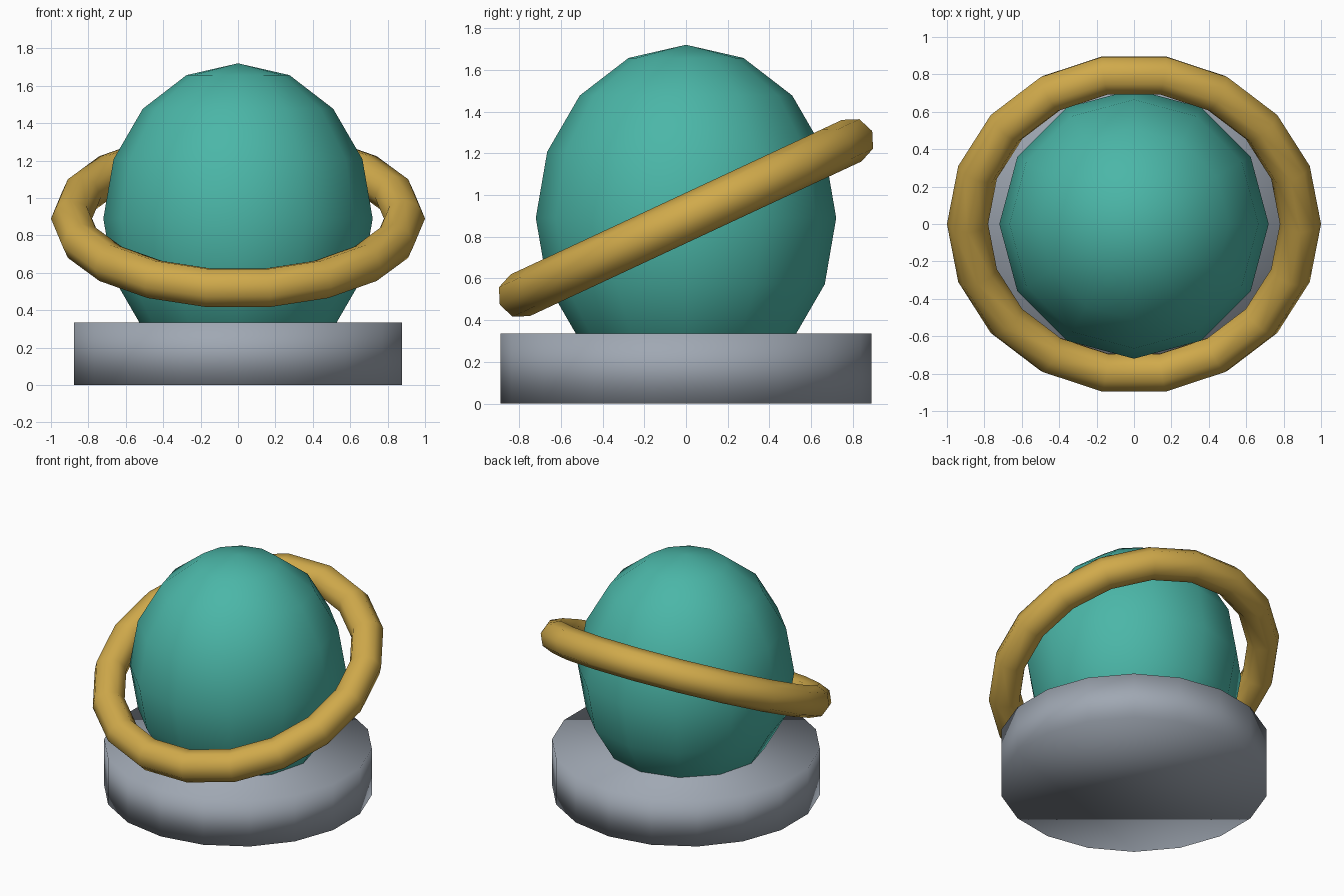
import bpy
from math import radians

cube = bpy.data.objects.get("Cube")
if cube:
    bpy.data.objects.remove(cube, do_unlink=True)


def make_material(name, rgb):
    mat = bpy.data.materials.new(name)
    mat.use_nodes = True
    mat.diffuse_color = (*rgb, 1)
    mat.node_tree.nodes["Principled BSDF"].inputs["Base Color"].default_value = (*rgb, 1)
    return mat


def finish(name, mat):
    """Name, colour and smooth the part just added."""
    part = bpy.context.object
    part.name = part.data.name = name
    part.data.materials.append(mat)
    bpy.ops.object.shade_smooth()
    return part


teal = make_material("teal", (0.07, 0.47, 0.39))
gold = make_material("gold", (0.63, 0.40, 0.07))
grey = make_material("cool grey", (0.35, 0.39, 0.45))

CENTRE = (0, 0, 0.89)
BASE_HEIGHT = 0.335

# Round base
bpy.ops.mesh.primitive_cylinder_add(vertices=18, radius=0.89, depth=BASE_HEIGHT,
                                    location=(0, 0, BASE_HEIGHT / 2))
finish("base", grey)

# Tall globe, sunk into the base
bpy.ops.mesh.primitive_uv_sphere_add(segments=12, ring_count=8, radius=1, location=CENTRE)
globe = finish("globe", teal)
globe.scale = (0.72, 0.72, 0.83)

# Tilted ring, higher at the back
bpy.ops.mesh.primitive_torus_add(major_segments=18, minor_segments=8,
                                 major_radius=0.89, minor_radius=0.11,
                                 location=CENTRE, rotation=(radians(25), 0, 0))
finish("ring", gold)
